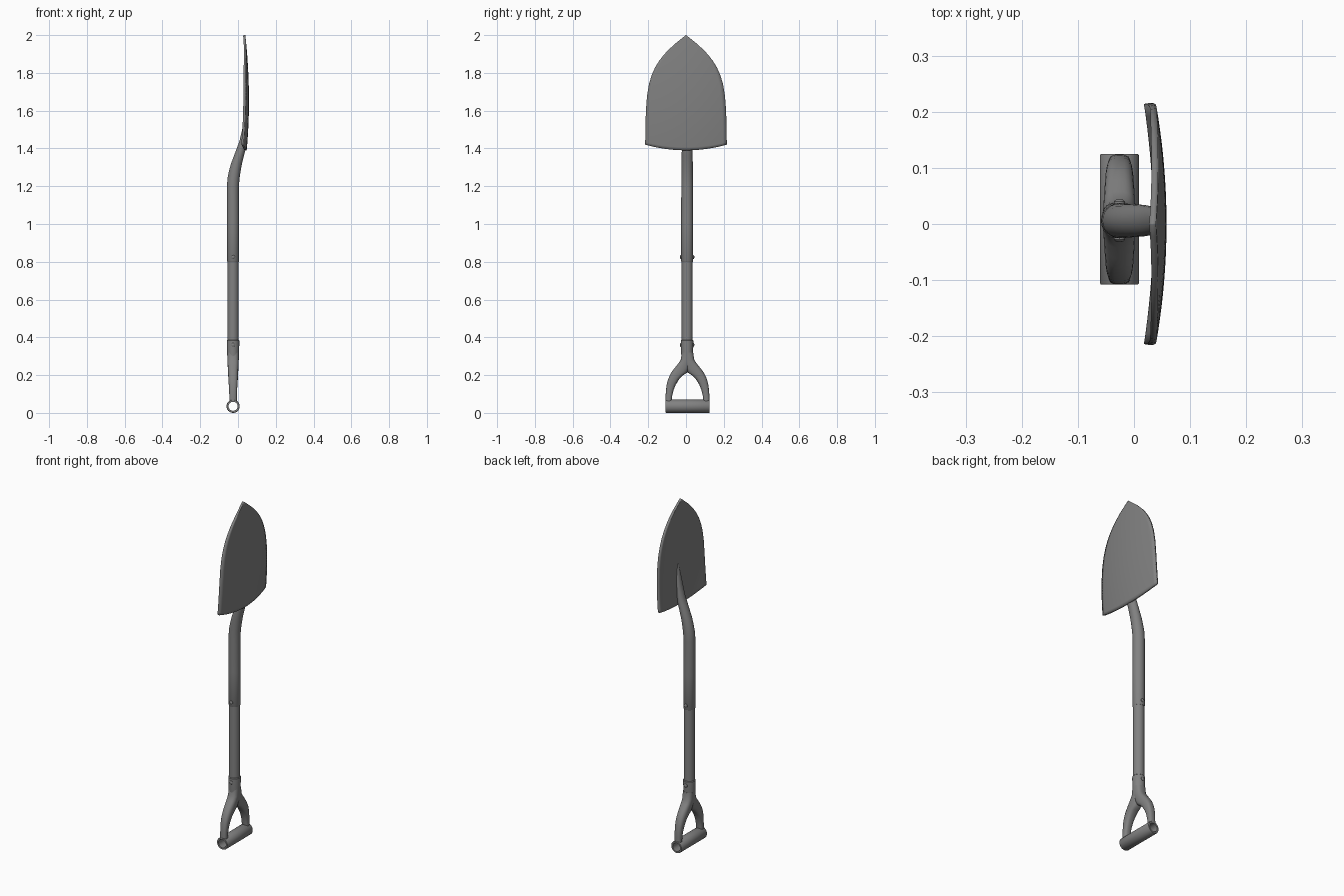
import bpy, bmesh, math
from mathutils import Vector

if "Cube" in bpy.data.objects:
    bpy.data.objects.remove(bpy.data.objects["Cube"])

SX, SY = -0.026, 0.006      # shaft axis

dark = bpy.data.materials.new("dark_grey")
dark.diffuse_color = (0.22, 0.22, 0.22, 1)
dark.use_nodes = True
dark.node_tree.nodes["Principled BSDF"].inputs["Base Color"].default_value = dark.diffuse_color


def finish(name, bm, angle=35):
    mesh = bpy.data.meshes.new(name)
    bm.to_mesh(mesh)
    bm.free()
    mesh.materials.append(dark)
    ob = bpy.data.objects.new(name, mesh)
    bpy.context.collection.objects.link(ob)
    bpy.ops.object.select_all(action='DESELECT')
    bpy.context.view_layer.objects.active = ob
    ob.select_set(True)
    bpy.ops.object.shade_smooth_by_angle(angle=math.radians(angle))
    return ob


def loft(name, rings, n=24, closed=False, power=1.0):
    """Skin rings given as (centre, half axis a, half axis b); power < 1 makes them boxier."""
    def bend(w):
        return math.copysign(abs(w) ** power, w)
    bm = bmesh.new()
    loops = []
    for c, a, b in rings:
        c, a, b = Vector(c), Vector(a), Vector(b)
        angles = [2 * math.pi * k / n for k in range(n)]
        loops.append([bm.verts.new(c + a * bend(math.cos(t)) + b * bend(math.sin(t))) for t in angles])
    pairs = list(zip(loops, loops[1:])) + ([(loops[-1], loops[0])] if closed else [])
    for p, q in pairs:
        for k in range(n):
            m = (k + 1) % n
            bm.faces.new((p[k], p[m], q[m], q[k]))
    if not closed:
        bm.faces.new(loops[0])
        bm.faces.new(loops[-1])
    bmesh.ops.recalc_face_normals(bm, faces=bm.faces)
    return finish(name, bm)


def flat_ring(z, r, x=SX, y=SY, ry=None):
    return ((x, y, z), (r, 0, 0), (0, ry or r, 0))


def interp(table, z):
    for (z0, a), (z1, b) in zip(table, table[1:]):
        if z <= z1:
            return a + (b - a) * (z - z0) / (z1 - z0)
    return table[-1][1]


# Blade: dished sheet with a pointed outline, thickened towards the inside
outline = [(1.39, .216), (1.5, .215), (1.6, .212), (1.68, .206), (1.74, .196), (1.79, .181), (1.83, .163),
           (1.87, .138), (1.91, .105), (1.95, .063), (1.98, .026), (2.0, .001)]
bm = bmesh.new()
rows, cols = 36, 20
grid = []
for i in range(rows + 1):
    t = i / rows
    row = []
    for j in range(cols + 1):
        v = 2 * j / cols - 1
        zc = 1.39 + 0.61 * t
        z = zc + 0.03 * v * v * (1 - t) ** 4
        y = v * interp(outline, zc)
        s = (z - 1.65) / (0.26 if z < 1.65 else 0.35)
        x = 0.058 - (0.012 if s < 0 else 0.019) * s * s - 0.019 * (y / 0.215) ** 2
        row.append(bm.verts.new((x, y, z)))
    grid.append(row)
for i in range(rows):
    for j in range(cols):
        bm.faces.new((grid[i][j], grid[i][j + 1], grid[i + 1][j + 1], grid[i + 1][j]))
blade = finish("blade", bm)
solid = blade.modifiers.new("thickness", 'SOLIDIFY')
solid.thickness = 0.012
solid.offset = -1

# Socket: tube that bends forward and flattens out into the blade
neck = [(1.2, -.058, .005, .031), (1.24, -.056, .008, .031), (1.28, -.048, .014, .030), (1.32, -.037, .021, .030),
        (1.36, -.022, .031, .029), (1.4, -.007, .042, .028), (1.44, .008, .047, .026), (1.5, .022, .050, .022),
        (1.56, .034, .052, .016), (1.62, .044, .053, .006)]
loft("socket", [flat_ring(0.80, .030), flat_ring(0.803, .0315), flat_ring(1.0, .0315)] +
     [flat_ring(z, (b - a) / 2, (a + b) / 2, SY, w) for z, a, b, w in neck])

# Shaft
loft("shaft", [flat_ring(0.33, .029), flat_ring(0.85, .029)])

# Handle collar
loft("handle_collar", [flat_ring(0.28, .030), flat_ring(0.33, .032), flat_ring(0.37, .033),
                       flat_ring(0.383, .033), flat_ring(0.386, .030)])

# Yoke arms: (z, inner y, outer y, half depth)
arm = [(.32, -.030, .030, .031), (.28, -.030, .036, .030), (.26, -.020, .050, .029), (.235, -.010, .070, .028),
       (.215, 0, .085, .027), (.20, .022, .093, .026), (.18, .043, .102, .025), (.15, .062, .110, .023),
       (.12, .074, .114, .021), (.09, .081, .116, .020), (.062, .084, .116, .020)]
for side, label in ((-1, "left"), (1, "right")):
    loft("yoke_arm_" + label, [flat_ring(z, d, SX, SY + .002 + side * (a + b) / 2, (b - a) / 2)
                               for z, a, b, d in arm], power=0.75)


# Grip: hollow crossbar
def bar_ring(y, r):
    return ((SX, y, .035), (r, 0, 0), (0, 0, r))


loft("grip", [bar_ring(-.108, .024), bar_ring(-.108, .033), bar_ring(-.105, .035),
              bar_ring(.122, .035), bar_ring(.125, .033), bar_ring(.125, .024)], 32, True)

# Rivets through the collar and the socket
for z, label in ((.36, "collar"), (.825, "socket")):
    for side in (-1, 1):
        loft("rivet_" + label, [((SX, SY + side * d, z), (r, 0, 0), (0, 0, r))
                                for d, r in ((.025, .010), (.034, .010), (.037, .007), (.038, .003))], 12)
